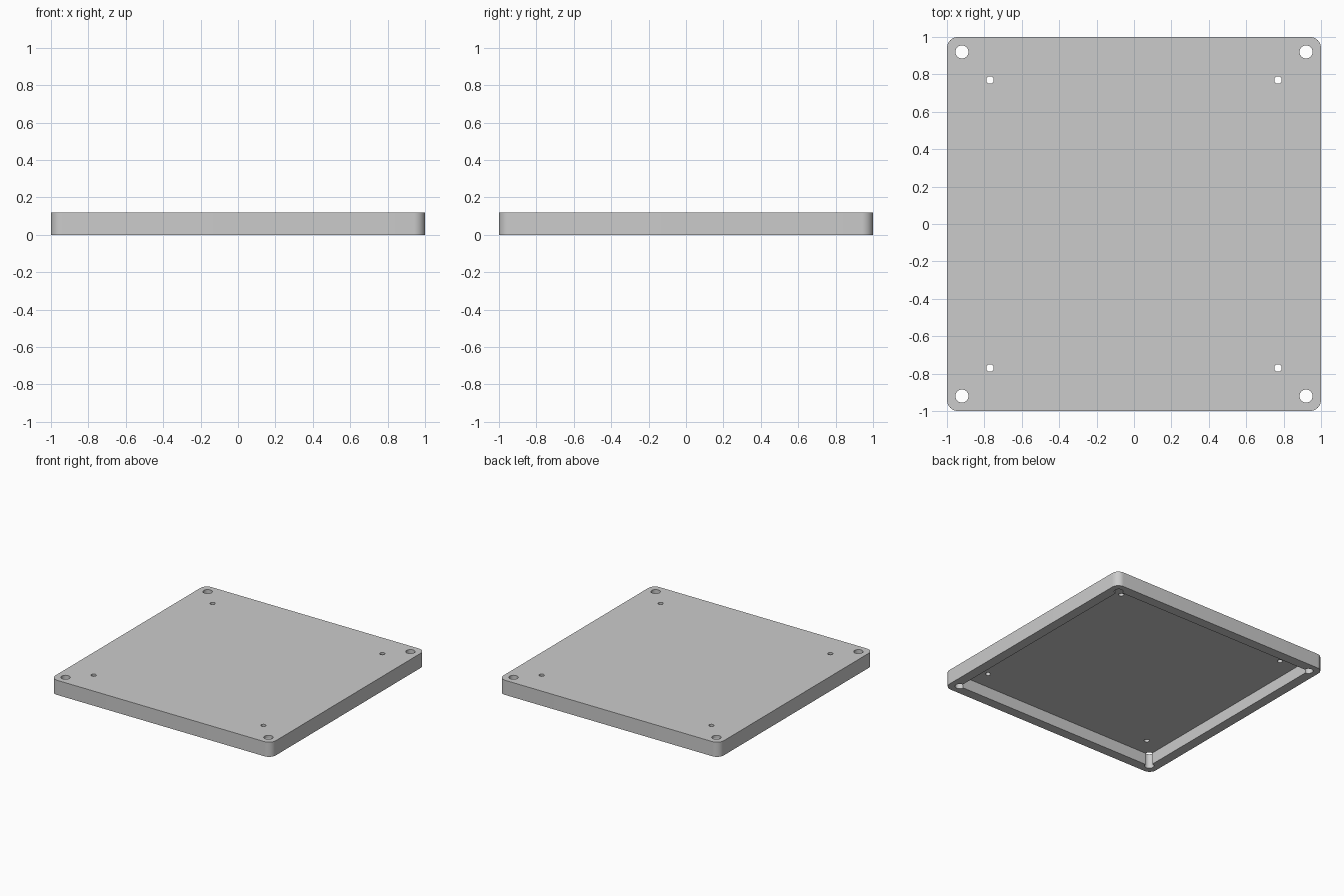
import bpy
import bmesh
import math
from mathutils import Matrix

HEIGHT, FLOOR = 0.12, 0.025
POCKET, CORNER = 0.92, 0.06

cube = bpy.data.objects.get("Cube")
if cube:
    bpy.data.objects.remove(cube, do_unlink=True)

grey = bpy.data.materials.new("plain grey")
grey.use_nodes = True
grey.diffuse_color = (0.6, 0.6, 0.6, 1)
grey.node_tree.nodes["Principled BSDF"].inputs["Base Color"].default_value = (0.6, 0.6, 0.6, 1)


def add_object(name, bm):
    mesh = bpy.data.meshes.new(name)
    bm.to_mesh(mesh)
    bm.free()
    mesh.materials.append(grey)
    obj = bpy.data.objects.new(name, mesh)
    bpy.context.collection.objects.link(obj)
    return obj


def box(name, half, low, high):
    bm = bmesh.new()
    place = Matrix.Translation((0, 0, (low + high) / 2)) @ Matrix.Diagonal((2 * half, 2 * half, high - low, 1))
    bmesh.ops.create_cube(bm, size=1, matrix=place)
    return bm


def drill(name, offset, radius):
    """Four upright cylinders, one in each quadrant."""
    bm = bmesh.new()
    for sx in (-1, 1):
        for sy in (-1, 1):
            bmesh.ops.create_cone(bm, cap_ends=True, segments=32, radius1=radius, radius2=radius,
                                  depth=1, matrix=Matrix.Translation((sx * offset, sy * offset, 0)))
    return add_object(name, bm)


# Plate with rounded upright corners
bm = box("plate", 1, 0, HEIGHT)
upright = [e for e in bm.edges if abs(e.verts[0].co.z - e.verts[1].co.z) > HEIGHT / 2]
bmesh.ops.bevel(bm, geom=upright, offset=CORNER, segments=10, profile=0.5, affect='EDGES')
plate = add_object("tray_plate", bm)

# Pocket in the underside, corner holes and small mounting holes
cutters = [
    add_object("pocket_cutter", box("pocket", POCKET, -0.2, HEIGHT - FLOOR)),
    drill("corner_hole_cutter", POCKET, 0.035),
    drill("mounting_hole_cutter", 0.77, 0.02),
]
for cutter in cutters:
    cutter.hide_render = True
    cut = plate.modifiers.new(cutter.name, 'BOOLEAN')
    cut.operation = 'DIFFERENCE'
    cut.solver = 'EXACT'
    cut.object = cutter

bpy.ops.object.select_all(action='DESELECT')
bpy.context.view_layer.objects.active = plate
plate.select_set(True)
for modifier in list(plate.modifiers):
    bpy.ops.object.modifier_apply(modifier=modifier.name)
for cutter in cutters:
    bpy.data.objects.remove(cutter, do_unlink=True)

# Smooth corners and holes, sharp rims
bpy.ops.object.shade_smooth_by_angle(angle=math.radians(30))
